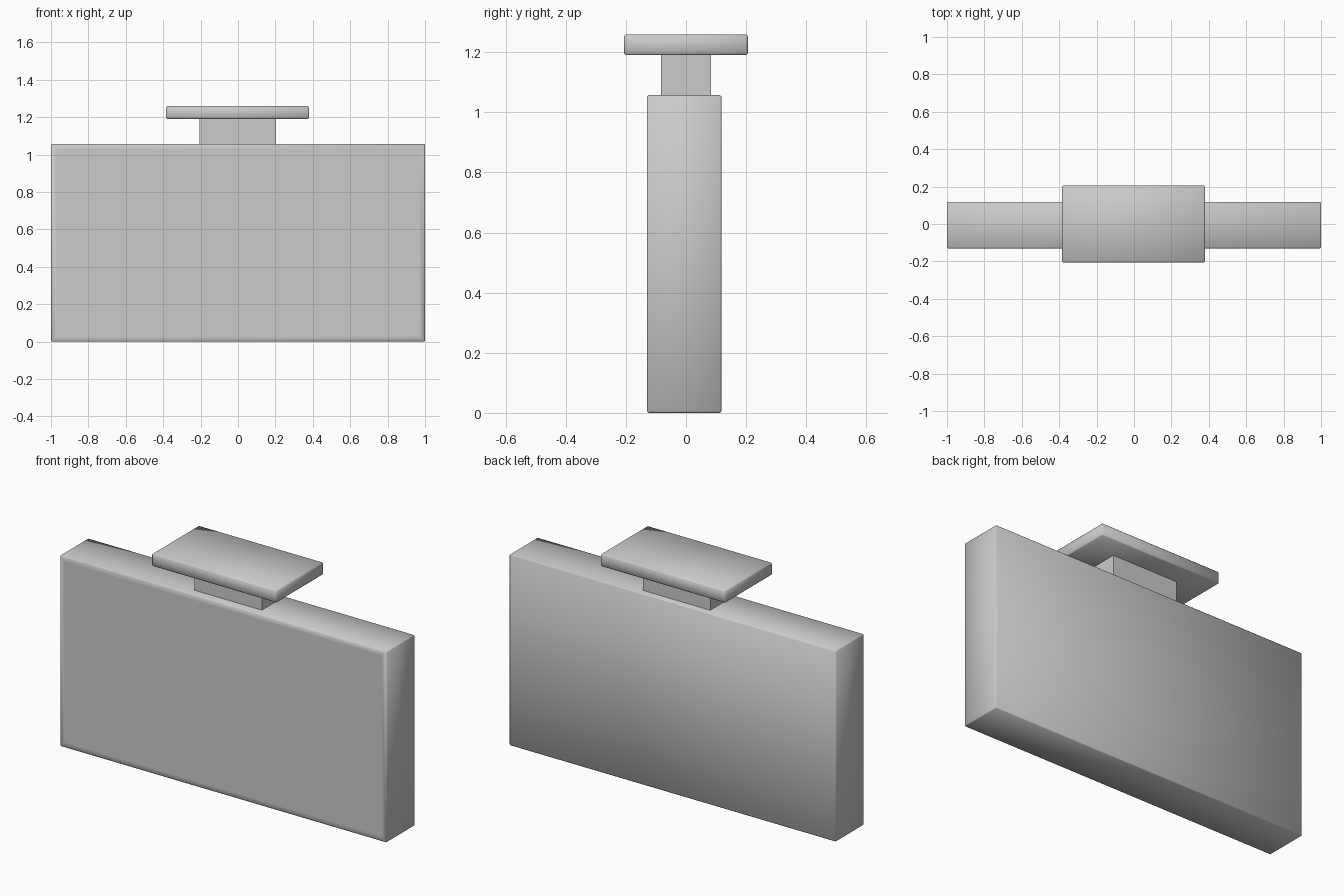
import bpy, bmesh

if "Cube" in bpy.data.objects:
    bpy.data.objects.remove(bpy.data.objects["Cube"])


def box(name, lo, hi, bevel=0.0, front_inset=0.0):
    """Smooth-shaded box between two corners, with a narrow edge chamfer."""
    bm = bmesh.new()
    bmesh.ops.create_cube(bm, size=1)
    for v in bm.verts:
        v.co = [lo[i] + (v.co[i] + 0.5) * (hi[i] - lo[i]) for i in range(3)]
    if bevel:
        bmesh.ops.bevel(bm, geom=bm.edges[:], offset=bevel, segments=1,
                        profile=0.5, affect='EDGES')
    bm.normal_update()
    if front_inset:
        front = min(bm.faces, key=lambda f: f.calc_center_median().y)
        bmesh.ops.inset_region(bm, faces=[front], thickness=front_inset)
    for f in bm.faces:
        f.smooth = True
    mesh = bpy.data.meshes.new(name)
    bm.to_mesh(mesh)
    bm.free()
    obj = bpy.data.objects.new(name, mesh)
    bpy.context.collection.objects.link(obj)
    return obj


# Wide flat body with a framed front panel
box("body", (-1, -0.13, 0), (1, 0.118, 1.057), 0.005, 0.035)

# Neck running from the body into the cap
neck = box("neck", (-0.207, -0.083, 1.04), (0.204, 0.083, 1.2))
bpy.context.view_layer.objects.active = neck
neck.select_set(True)
bpy.ops.object.shade_smooth_by_angle()

# Overhanging rectangular cap
box("cap", (-0.385, -0.206, 1.19), (0.38, 0.206, 1.259), 0.006)
